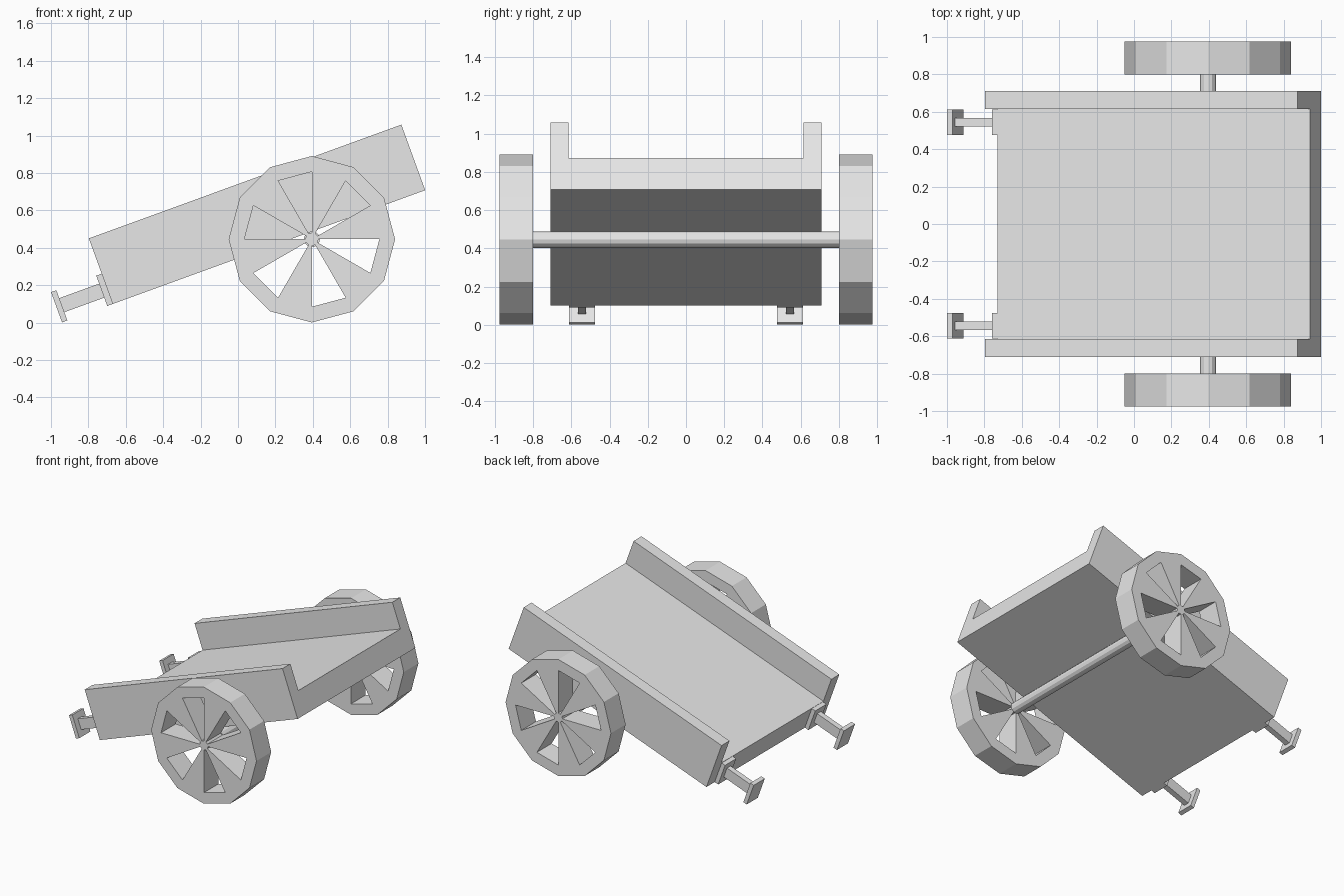
import bpy, bmesh
from math import cos, sin, radians
from mathutils import Matrix, Vector

old = bpy.data.objects.get("Cube")
if old:
    bpy.data.objects.remove(old, do_unlink=True)

grey = bpy.data.materials.new("light_grey")
grey.use_nodes = True
colour = (0.8, 0.8, 0.8, 1)
grey.diffuse_color = colour
grey.node_tree.nodes["Principled BSDF"].inputs["Base Color"].default_value = colour

# Tilted frame of the cart bed: x along the bed, z up through it
TILT = Matrix.Translation((-0.67, 0, 0.10)) @ Matrix.Rotation(radians(-20), 4, 'Y')
LENGTH, HEIGHT, FLOOR = 1.778, 0.373, 0.175
WIDTH, INNER = 0.71, 0.615


def finish(name, bm, matrix=None, thickness=0):
    """Turn a bmesh into an object, optionally thickened both ways."""
    mesh = bpy.data.meshes.new(name)
    bmesh.ops.recalc_face_normals(bm, faces=bm.faces)
    if matrix:
        bm.transform(matrix)
    bm.to_mesh(mesh)
    bm.free()
    mesh.materials.append(grey)
    obj = bpy.data.objects.new(name, mesh)
    bpy.context.collection.objects.link(obj)
    if thickness:
        mod = obj.modifiers.new("thickness", 'SOLIDIFY')
        mod.thickness, mod.offset = thickness, 0
    return obj


def box(name, low, high, matrix):
    low, high = Vector(low), Vector(high)
    bm = bmesh.new()
    bmesh.ops.create_cube(bm, size=1)
    fit = Matrix.Translation((low + high) / 2) @ Matrix.Diagonal((*(high - low), 1))
    return finish(name, bm, matrix @ fit)


def wheel(name, y):
    """Twelve-sided wheel with six wedge openings."""
    radii = (0.035, 0.361, 0.445)
    bm = bmesh.new()
    rings = [[bm.verts.new((r * cos(radians(30 * i)), 0, r * sin(radians(30 * i))))
              for i in range(12)] for r in radii]
    hub, inner, outer = rings
    bm.faces.new(hub)
    for i in range(12):
        j = (i + 1) % 12
        bm.faces.new((inner[i], outer[i], outer[j], inner[j]))
        if i % 2 == 0:
            bm.faces.new((hub[i], inner[i], inner[j], hub[j]))
    return finish(name, bm, Matrix.Translation((0.395, y, 0.446)), 0.177)


# Cart bed: floor and two side walls from one U-shaped section
section = [(-WIDTH, 0), (WIDTH, 0), (WIDTH, HEIGHT), (INNER, HEIGHT),
           (INNER, FLOOR), (-INNER, FLOOR), (-INNER, HEIGHT), (-WIDTH, HEIGHT)]
bm = bmesh.new()
bm.faces.new([bm.verts.new((LENGTH / 2, y, z)) for y, z in section])
finish("cart_bed", bm, TILT, LENGTH)

# Axle under the bed
bm = bmesh.new()
bmesh.ops.create_cone(bm, cap_ends=True, segments=12, radius1=0.043, radius2=0.043, depth=1.6)
finish("axle", bm, Matrix.Translation((0.395, 0, 0.446)) @ Matrix.Rotation(radians(90), 4, 'X'))

# Wheels and pull handles on both sides
for side, s in (("left", 1), ("right", -1)):
    wheel("wheel_" + ("back" if s > 0 else "front"), s * 0.888)
    y = s * 0.544
    tag = "back" if s > 0 else "front"
    box("handle_base_" + tag, (-0.031, y - 0.067, 0), (0, y + 0.067, 0.172), TILT)
    box("handle_rod_" + tag, (-0.26, y - 0.022, 0.047), (-0.03, y + 0.022, 0.127), TILT)
    box("handle_grip_" + tag, (-0.288, y - 0.067, 0), (-0.258, y + 0.067, 0.172), TILT)
